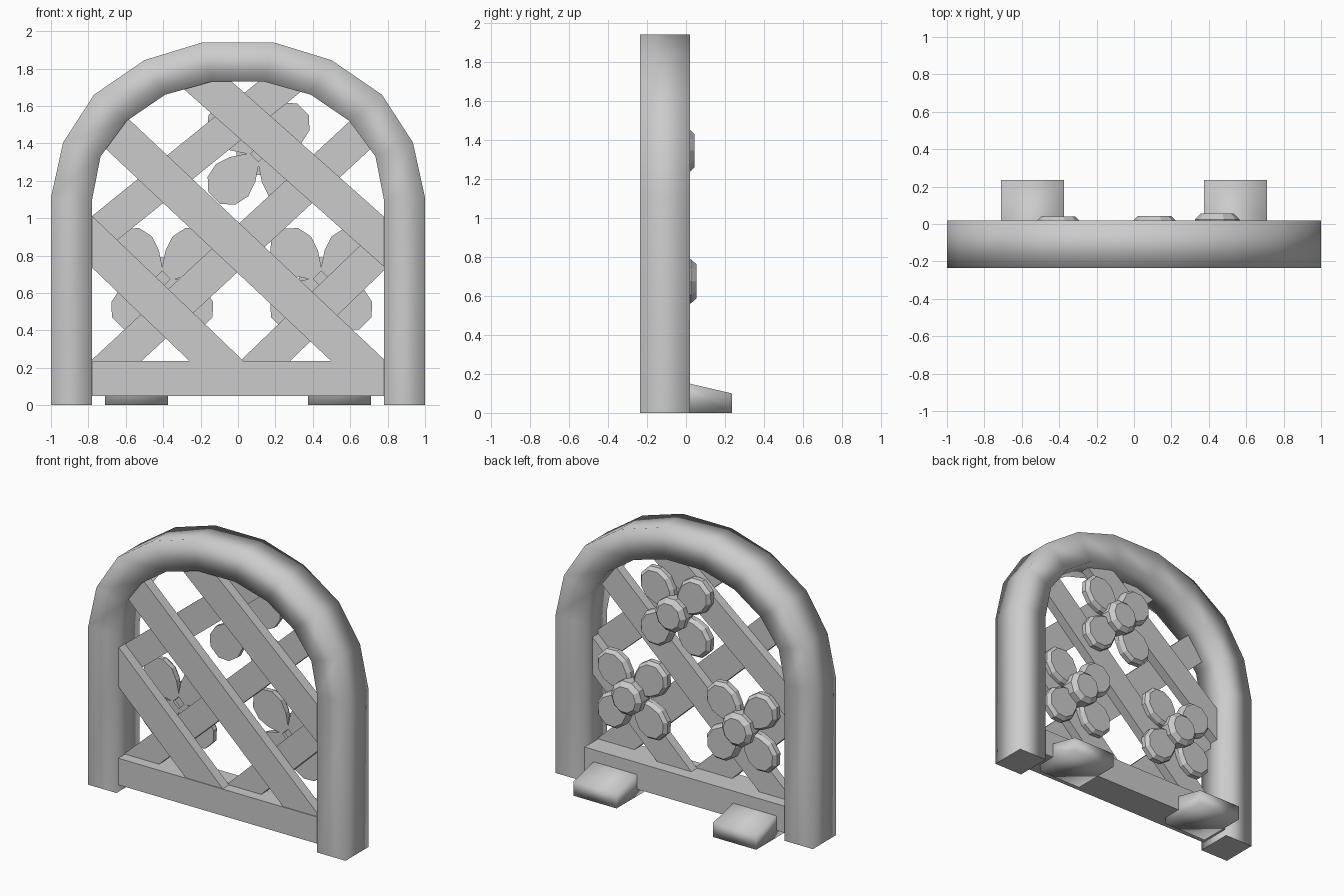
import bpy, bmesh, math
from mathutils import Matrix, Vector

if "Cube" in bpy.data.objects:
    bpy.data.objects.remove(bpy.data.objects["Cube"])

GREY = (0.6, 0.6, 0.6, 1.0)
mat = bpy.data.materials.new("plain_grey")
mat.use_nodes = True
mat.diffuse_color = GREY
mat.node_tree.nodes["Principled BSDF"].inputs["Base Color"].default_value = GREY


def finish(name, bm):
    bmesh.ops.recalc_face_normals(bm, faces=bm.faces)
    me = bpy.data.meshes.new(name)
    bm.to_mesh(me)
    bm.free()
    me.materials.append(mat)
    ob = bpy.data.objects.new(name, me)
    bpy.context.collection.objects.link(ob)
    return ob


def box(name, lo, hi):
    bm = bmesh.new()
    lo, hi = Vector(lo), Vector(hi)
    bmesh.ops.create_cube(bm, size=1, matrix=Matrix.Translation((lo + hi) / 2)
                          @ Matrix.Diagonal((*(hi - lo), 1)))
    return finish(name, bm)


def stack(bm, rings):
    """Bridge successive closed rings of points and cap both ends."""
    vs = [[bm.verts.new(p) for p in r] for r in rings]
    n = len(vs[0])
    sides = [bm.faces.new((a[i], a[(i + 1) % n], b[(i + 1) % n], b[i]))
             for a, b in zip(vs, vs[1:]) for i in range(n)]
    bm.faces.new(vs[0][::-1])
    bm.faces.new(vs[-1])
    return sides


# Arched frame: square section swept along outer and inner outlines
FRONT, BACK = -0.235, 0.02
outer = [(1, 0), (1, 1.11), (.935, 1.405), (.77, 1.66), (.5, 1.845), (.19, 1.94)]
inner = [(.78, 0), (.78, 1.1), (.735, 1.33), (.595, 1.52), (.39, 1.66), (.14, 1.73)]
outer += [(-x, z) for x, z in reversed(outer)]
inner += [(-x, z) for x, z in reversed(inner)]
bm = bmesh.new()
for f in stack(bm, [[(ox, FRONT, oz), (ox, BACK, oz), (ix, BACK, iz), (ix, FRONT, iz)]
                    for (ox, oz), (ix, iz) in zip(outer, inner)]):
    f.smooth = True
finish("arched_frame", bm)

# Bottom rail
box("bottom_rail", (-.79, -.215, .05), (.79, .01, .237))


# Lattice slats, given by centre line ends in the x-z plane
def slat(name, a, b, width, y0, y1):
    d = Vector((b[0] - a[0], b[1] - a[1]))
    n = Vector((-d.y, d.x)).normalized() * width / 2
    ring = lambda p, y: [(p[0] + s * n.x, y, p[1] + s * n.y) for s in (-1, 1)]
    bm = bmesh.new()
    stack(bm, [ring(p, y0) + ring(p, y1)[::-1] for p in (a, b)])
    finish(name, bm)


falling = [((-.87, .96), (-.03, .155)), ((-.73, 1.53), (.72, .165)), ((-.24, 1.78), (.87, .795))]
rising = [((-.74, .155), (.74, 1.525)), ((-.87, .82), (.28, 1.75)), ((.06, .155), (.87, .935))]
for i, (a, b) in enumerate(falling):
    slat(f"front_slat_{i + 1}", a, b, .2, -.21, -.14)
for i, (a, b) in enumerate(rising):
    slat(f"back_slat_{i + 1}", a, b, .185, -.14, -.075)


# Flowers: four teardrop petals and a tapered centre
petal = [(.03, .035), (.12, .095), (.2, .122), (.28, .105), (.335, .045)]
petal += [(u, -v) for u, v in reversed(petal)]


def flower(name, cx, cz, top):
    bm = bmesh.new()
    for k in range(4):
        a = math.radians(45 + 90 * k)
        c, s = math.cos(a), math.sin(a)

        def ring(y, scale):
            pts = [(.2 + (u - .2) * scale, v * scale) for u, v in petal]
            return [(cx + u * c - v * s, y, cz + u * s + v * c) for u, v in pts]
        stack(bm, [ring(-.08, 1), ring(-.045, 1), ring(-.02, .85)])
    finish(name + "_petals", bm)
    bm = bmesh.new()
    disc = lambda y, r: [(cx + r * math.cos(t * math.pi / 5), y,
                          cz + r * math.sin(t * math.pi / 5)) for t in range(10)]
    stack(bm, [disc(-.06, .12), disc(top - .03, .12), disc(top, .09)])
    finish(name + "_centre", bm)


flower("top_flower", .11, 1.345, .043)
flower("left_flower", .445, .675, .055)
flower("right_flower", -.405, .675, .04)

# Wedge feet behind the rail
for side, sx in (("left", 1), ("right", -1)):
    bm = bmesh.new()
    rings = [[(sx * x, -.12, 0), (sx * x, .235, 0), (sx * x, .235, .1), (sx * x, .02, .15),
              (sx * x, -.12, .18)] for x in (.375, .71)]
    stack(bm, rings)
    for f in bm.faces:
        f.smooth = True
    finish(side + "_foot", bm)
